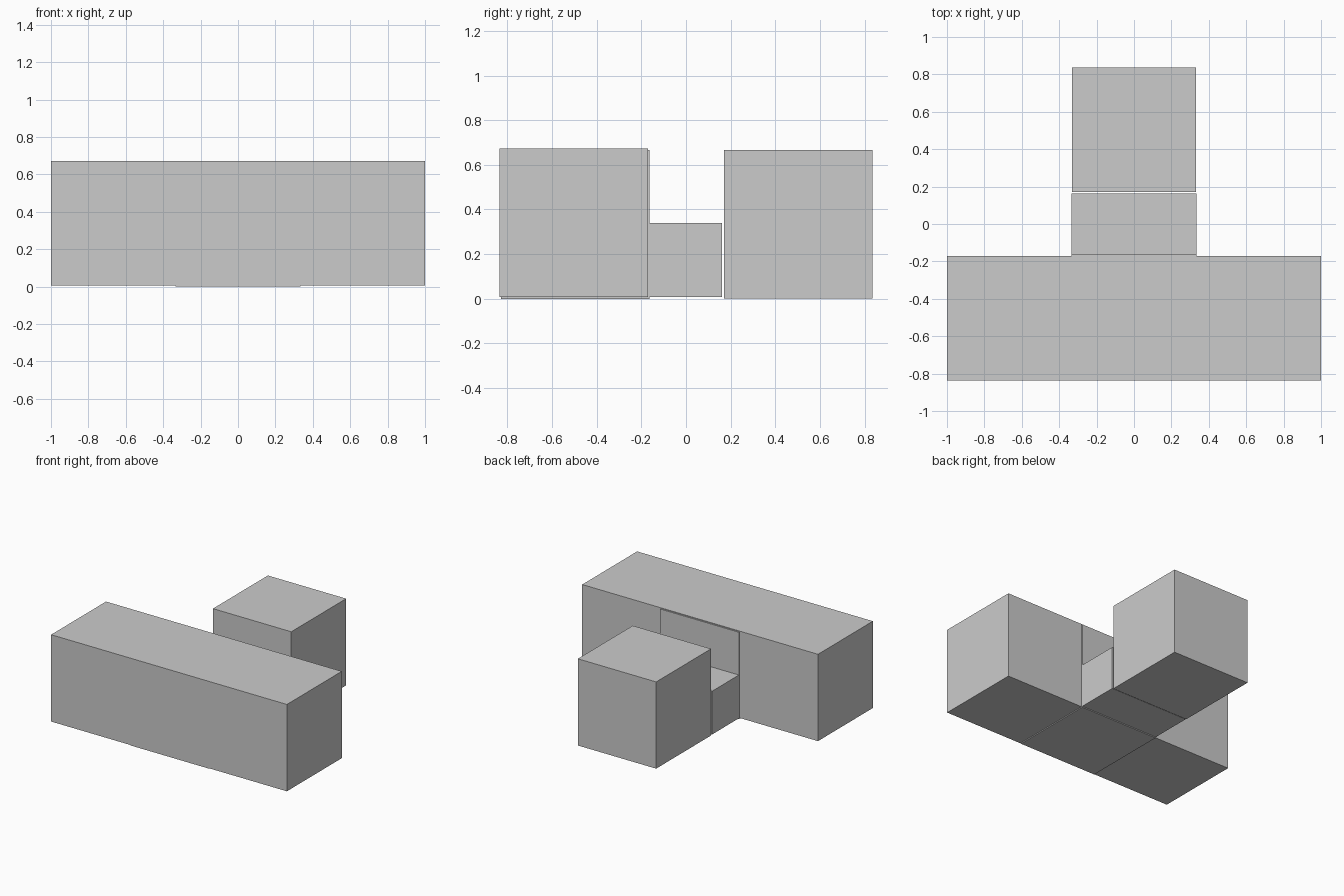
import bpy

# Remove the default object
cube = bpy.data.objects.get("Cube")
if cube:
    bpy.data.objects.remove(cube, do_unlink=True)

# Single flat grey
grey = bpy.data.materials.new("plain_grey")
grey.use_nodes = True
COLOUR = (0.6, 0.6, 0.6, 1.0)
grey.diffuse_color = COLOUR
grey.node_tree.nodes["Principled BSDF"].inputs["Base Color"].default_value = COLOUR


def block(name, x_size, y_range, z_range):
    """Box centred on x, spanning the given y and z ranges."""
    y0, y1 = y_range
    z0, z1 = z_range
    bpy.ops.mesh.primitive_cube_add(size=1, location=(0, (y0 + y1) / 2, (z0 + z1) / 2))
    obj = bpy.context.object
    obj.name = name
    obj.scale = (x_size, y1 - y0, z1 - z0)
    bpy.ops.object.transform_apply(location=False, rotation=False, scale=True)
    obj.data.materials.append(grey)
    return obj


# Wide bar across the front
block("front_bar", 2.0, (-0.836, -0.171), (0.007, 0.673))
# Cube set in the middle of the bar, slightly proud behind and below
block("centre_cube", 0.667, (-0.829, -0.163), (0.0, 0.667))
# Half-height link between bar and rear cube
block("connector", 0.669, (-0.163, 0.162), (0.007, 0.339))
# Separate rear cube, with a narrow gap in front
block("rear_cube", 0.664, (0.171, 0.836), (0.002, 0.667))
